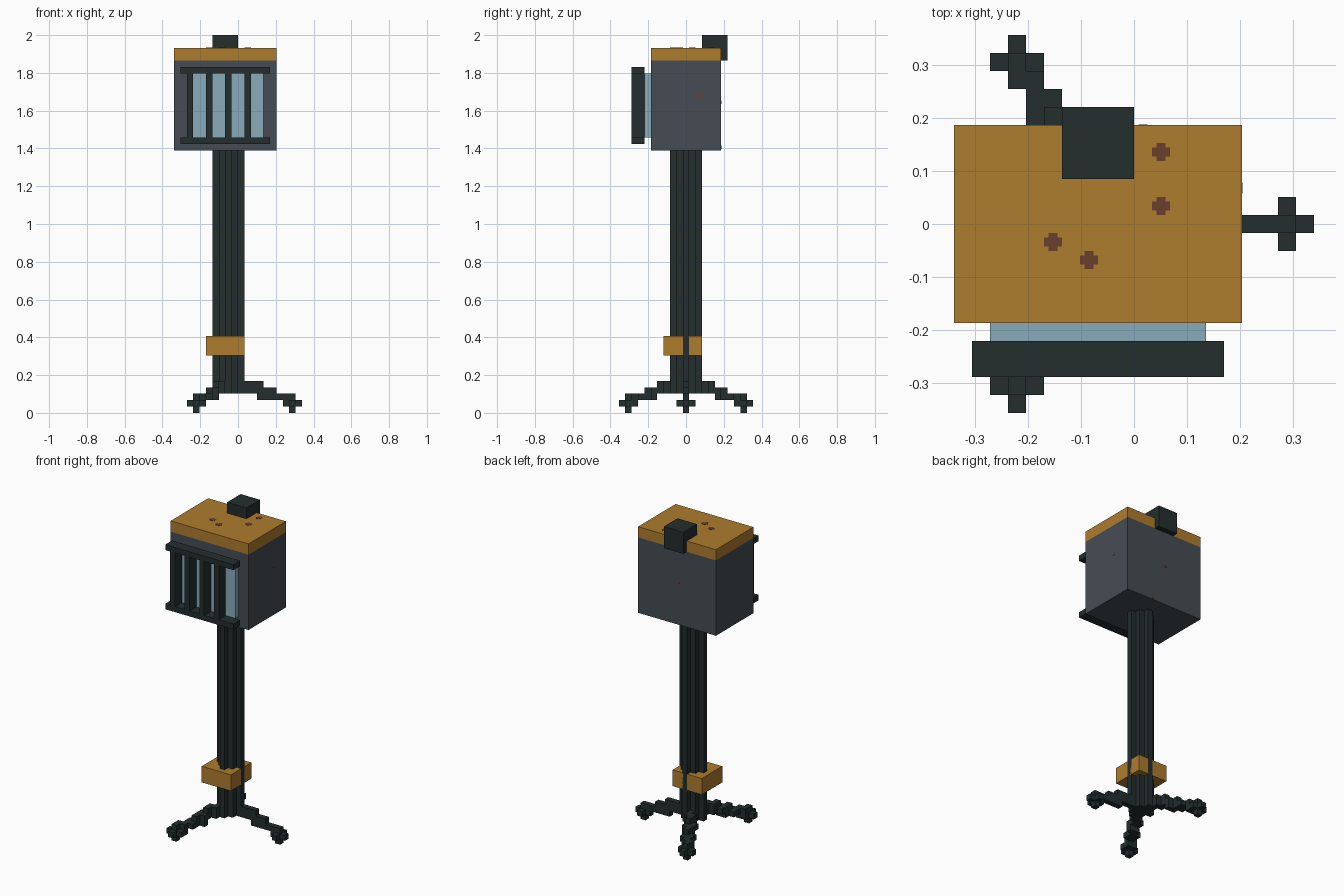
import bpy, bmesh
from mathutils import Matrix, Vector

cube = bpy.data.objects.get("Cube")
if cube:
    bpy.data.objects.remove(cube, do_unlink=True)

U = 2 / 59  # size of one block


def material(name, r, g, b):
    m = bpy.data.materials.new(name)
    m.use_nodes = True
    m.diffuse_color = (r, g, b, 1)
    bsdf = m.node_tree.nodes["Principled BSDF"]
    bsdf.inputs["Base Color"].default_value = (r, g, b, 1)
    return m


IRON = material("dark iron", 0.017, 0.027, 0.027)
STEEL = material("grey steel", 0.06, 0.073, 0.086)
COPPER = material("copper orange", 0.42, 0.2, 0.027)
GLASS = material("pale blue glass", 0.25, 0.41, 0.5)
RUST = material("rust brown", 0.14, 0.05, 0.027)


def blocks(name, mat, boxes):
    """One object from boxes given as (x0, x1, y0, y1, z0, z1) in blocks."""
    bm = bmesh.new()
    for x0, x1, y0, y1, z0, z1 in boxes:
        centre = Vector((x0 + x1, y0 + y1, z0 + z1)) * U / 2
        size = Vector((x1 - x0, y1 - y0, z1 - z0)) * U
        bmesh.ops.create_cube(bm, size=1, matrix=Matrix.Translation(centre) @ Matrix.Diagonal(size).to_4x4())
    mesh = bpy.data.meshes.new(name)
    bm.to_mesh(mesh)
    bm.free()
    mesh.materials.append(mat)
    ob = bpy.data.objects.new(name, mesh)
    bpy.context.collection.objects.link(ob)
    return ob


def column(x, y, low, high):
    """A one-block-wide upright run on cell x, y."""
    return (x, x + 1, y - 0.5, y + 0.5, low, high)


# Lamp housing
blocks("housing", STEEL, [(-10, 6, -5.5, 5.5, 41, 55)])
blocks("lid", COPPER, [(-10, 6, -5.5, 5.5, 55, 57)])
blocks("chimney", IRON, [(-4, 0, 2.5, 6.5, 55, 59)])
blocks("window", GLASS, [(-8, 4, -6.5, -5.5, 43, 53)])

# Window grille: two rails and four bars
blocks("grille_rails", IRON, [(-9, 5, -8.5, -6.5, z, z + 1) for z in (42, 53)])
blocks("grille_bars", IRON, [(x, x + 1, -8.5, -6.5, 43, 53) for x in range(-8, 2, 3)])

# Stepped round pole and its collar
blocks("pole", IRON, [(-1.5 - a, -1.5 + a, -b, b, 3, 41)
                      for a, b in ((2.5, 0.5), (1.5, 1.5), (0.5, 2.5))])
blocks("collar", COPPER, [(-5, 1, -3.5, 2.5, 9, 12)])


# Three splayed legs, each ending in a cross-shaped foot
def foot(x, y):
    return [column(x, y, 0, 3), (x - 1, x + 2, y - 0.5, y + 0.5, 1, 2),
            (x, x + 1, y - 1.5, y + 1.5, 1, 2)]


blocks("side_leg", IRON, foot(8, 0) + [
    (1, 4, -0.5, 0.5, 3, 5), (3, 6, -0.5, 0.5, 2, 4), (6, 8, -0.5, 0.5, 2, 3)])

STEPS = [(-3, 2, 3, 5), (-3, 3, 3, 5), (-4, 3, 3, 5), (-4, 4, 3, 5),
         (-5, 4, 3, 4), (-4, 5, 2, 4), (-5, 5, 2, 4), (-5, 6, 2, 4),
         (-6, 6, 2, 3), (-5, 7, 2, 3), (-6, 7, 2, 3), (-6, 8, 1, 3),
         (-7, 8, 1, 3), (-6, 9, 1, 2)]
for name, side in (("back_leg", 1), ("front_leg", -1)):
    blocks(name, IRON, foot(-7, 9 * side) + [column(x, y * side, a, b) for x, y, a, b in STEPS])


# Rust spots as thin crosses
T = 0.04
lid_spots = []
for x, y in ((1.5, 4), (1.5, 1), (-4.5, -1), (-2.5, -2)):
    for a, b in ((0.5, 0.25), (0.25, 0.5)):
        lid_spots.append((x - a, x + a, y - b, y + b, 57, 57 + T))
blocks("lid_spots", RUST, lid_spots)
blocks("back_spots", RUST, [(x - 0.25, x + 0.25, 5.5, 5.5 + T, z - 0.25, z + 0.25)
                            for x, z in ((-2.5, 48.5), (0.5, 41.5))])
blocks("side_spot", RUST, [(6, 6 + T, 1.7, 2.3, 49.2, 49.8)])
